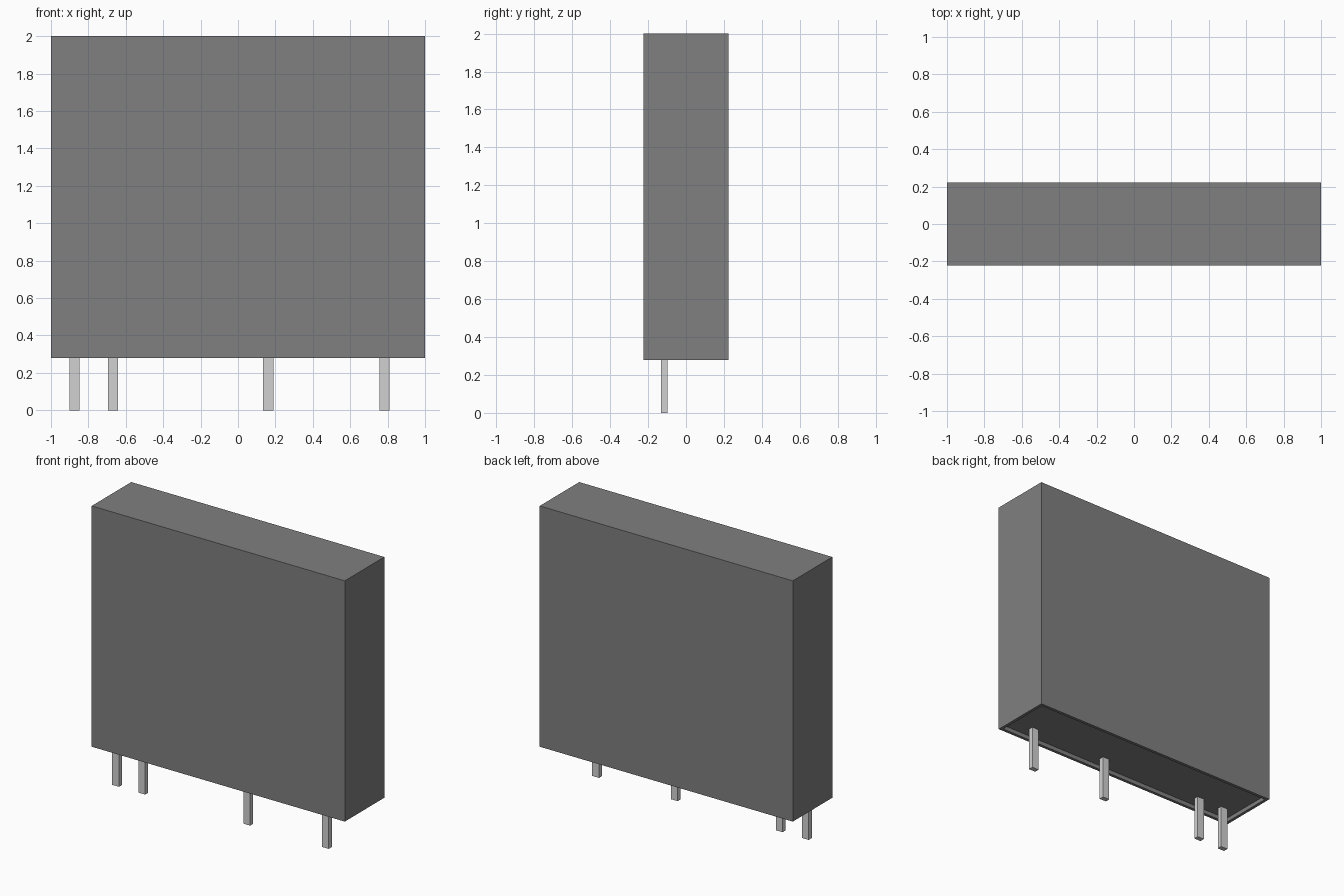
import bpy, bmesh
from mathutils import Matrix, Vector

cube = bpy.data.objects.get("Cube")
if cube:
    bpy.data.objects.remove(cube, do_unlink=True)


def material(name, rgb):
    mat = bpy.data.materials.new(name)
    mat.use_nodes = True
    mat.diffuse_color = (*rgb, 1)
    mat.node_tree.nodes["Principled BSDF"].inputs["Base Color"].default_value = (*rgb, 1)
    return mat


def box(name, lo, hi, mat, recess=None):
    """Box between two corners; recess = (rim width, depth) hollows the underside."""
    lo, hi = Vector(lo), Vector(hi)
    bm = bmesh.new()
    bmesh.ops.create_cube(bm, size=1, matrix=Matrix.Translation((lo + hi) / 2)
                          @ Matrix.Diagonal((*(hi - lo), 1)))
    if recess:
        bm.normal_update()
        bottom = min(bm.faces, key=lambda f: f.calc_center_median().z)
        # Flat rim, then a straight-walled recess
        bmesh.ops.inset_region(bm, faces=[bottom], thickness=recess[0])
        floor = bmesh.ops.extrude_discrete_faces(bm, faces=[bottom])["faces"][0]
        bmesh.ops.translate(bm, verts=floor.verts, vec=(0, 0, recess[1]))
    mesh = bpy.data.meshes.new(name)
    bm.to_mesh(mesh)
    bm.free()
    mesh.materials.append(mat)
    obj = bpy.data.objects.new(name, mesh)
    bpy.context.collection.objects.link(obj)
    return obj


grey = material("case grey", (0.214, 0.214, 0.214))
metal = material("pin metal", (0.64, 0.64, 0.64))

# Case with a shallow recessed underside
BASE, DEPTH = 0.28, 0.03
box("case", (-1, -0.223, BASE), (1, 0.223, 2), grey, recess=(0.03, DEPTH))

# Row of flat terminal pins near the front edge
for i, x in enumerate((-0.874, -0.668, 0.162, 0.783), 1):
    box(f"pin_{i}", (x - 0.027, -0.133, 0), (x + 0.027, -0.098, BASE + DEPTH + 0.01), metal)
